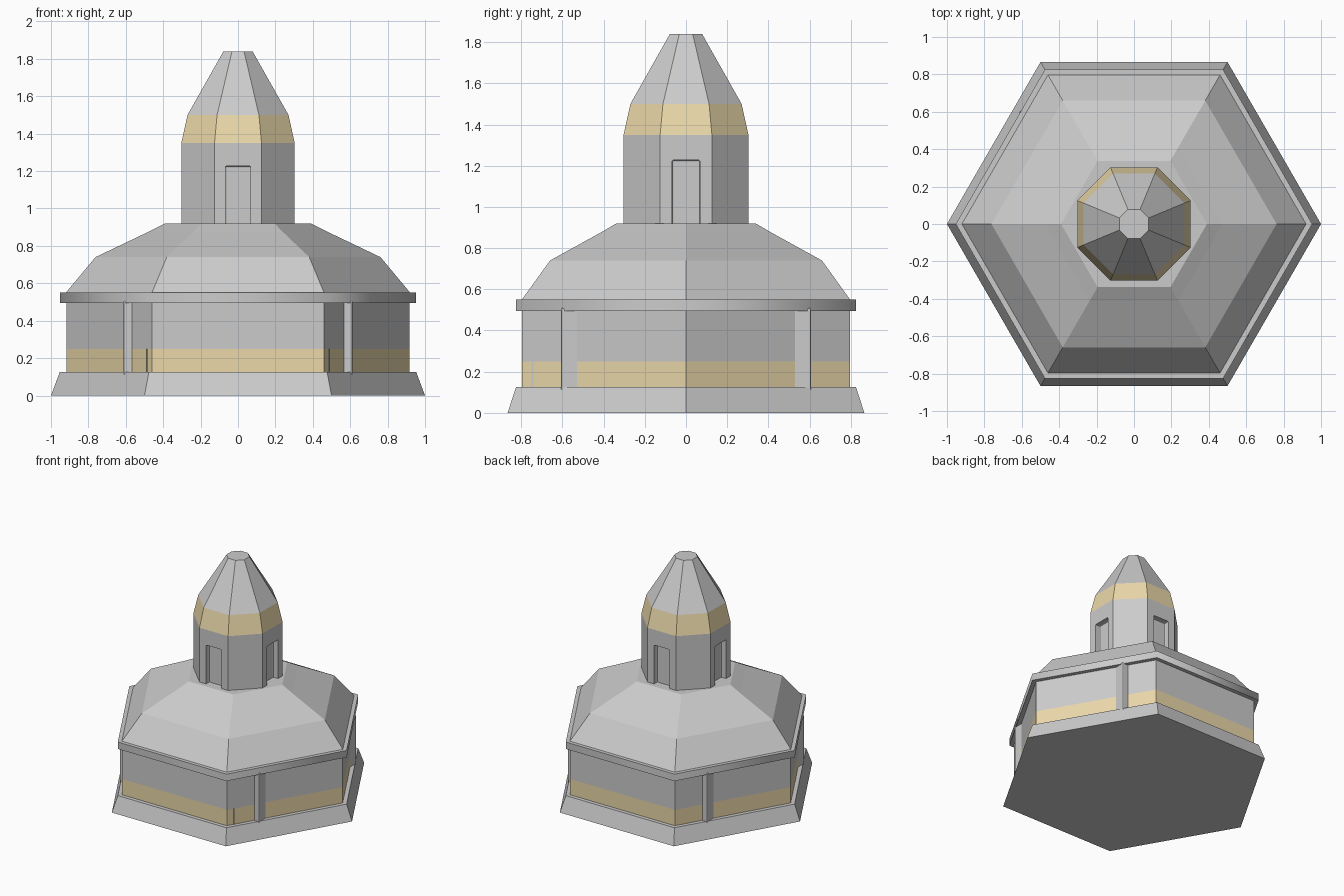
import bpy, bmesh, math
from mathutils import Matrix

if "Cube" in bpy.data.objects:
    bpy.data.objects.remove(bpy.data.objects["Cube"])

tan = bpy.data.materials.new("tan_band")
tan.diffuse_color = (0.83, 0.69, 0.40, 1)
tan.use_nodes = True
tan.node_tree.nodes["Principled BSDF"].inputs["Base Color"].default_value = tan.diffuse_color


def finish(name, bm, mat=None):
    bmesh.ops.recalc_face_normals(bm, faces=bm.faces)
    me = bpy.data.meshes.new(name)
    bm.to_mesh(me)
    bm.free()
    ob = bpy.data.objects.new(name, me)
    bpy.context.collection.objects.link(ob)
    if mat:
        me.materials.append(mat)
    return ob


def loft(name, sides, turn, profile, mat=None):
    """Closed prism stack from (radius, height) pairs."""
    bm = bmesh.new()
    rings = []
    for r, z in profile:
        angles = [turn + math.tau * i / sides for i in range(sides)]
        rings.append([bm.verts.new((r * math.cos(a), r * math.sin(a), z)) for a in angles])
    for lo, hi in zip(rings, rings[1:]):
        for i in range(sides):
            j = (i + 1) % sides
            bm.faces.new((lo[i], lo[j], hi[j], hi[i]))
    bm.faces.new(rings[0][::-1])
    bm.faces.new(rings[-1])
    return finish(name, bm, mat)


def add_box(bm, lo, hi, bevel=0.0, turn=0.0):
    """Add a box between two corners, optionally bevelled and turned about z."""
    part = bmesh.new()
    bmesh.ops.create_cube(part, size=1)
    for v in part.verts:
        v.co = [l + (c + 0.5) * (h - l) for c, l, h in zip(v.co, lo, hi)]
    if bevel:
        bmesh.ops.bevel(part, geom=part.edges[:], offset=bevel, segments=2,
                        profile=0.5, affect='EDGES')
    part.transform(Matrix.Rotation(turn, 4, 'Z'))
    tmp = bpy.data.meshes.new("tmp")
    part.to_mesh(tmp)
    part.free()
    bm.from_mesh(tmp)
    bpy.data.meshes.remove(tmp)


# Hexagonal lower building
loft("plinth", 6, 0, [(1.0, 0), (0.953, 0.125)])
loft("wall_band", 6, 0, [(0.918, 0.125), (0.918, 0.25)], tan)
loft("wall", 6, 0, [(0.918, 0.25), (0.918, 0.5)])
eave = loft("eave", 6, 0, [(0.953, 0.495), (0.953, 0.55)])
loft("roof", 6, 0, [(0.92, 0.55), (0.762, 0.74), (0.475, 0.877), (0.39, 0.92)])

# Smooth sides on the eave
bpy.context.view_layer.objects.active = eave
eave.select_set(True)
bpy.ops.object.shade_smooth_by_angle(angle=math.radians(65))
eave.select_set(False)

# Inner block whose corners show as wall posts
bm = bmesh.new()
add_box(bm, (-0.612, -0.607, 0.09), (0.612, 0.607, 0.51), 0.008)
finish("corner_posts_block", bm)

# Low front block just breaking through the wall
bm = bmesh.new()
add_box(bm, (-0.49, -0.75, 0.11), (0.49, -0.55, 0.25))
finish("front_step_block", bm)

# Octagonal tower, tan collar and spire
eighth = math.pi / 8
k = 1 / math.cos(eighth)
tower = loft("tower", 8, eighth, [(0.303 * k, 0.9), (0.303 * k, 1.35)])
loft("collar", 8, eighth, [(0.303 * k, 1.35), (0.27 * k, 1.5)], tan)
loft("spire", 8, eighth, [(0.27 * k, 1.5), (0.078 * k, 1.84)])

# Niches cut into four tower sides
bm = bmesh.new()
for i in range(4):
    add_box(bm, (-0.068, -0.4, 0.85), (0.068, -0.262, 1.228), 0.008, i * math.pi / 2)
cutter = finish("niche_cutter", bm)
cutter.hide_render = True
mod = tower.modifiers.new("niches", 'BOOLEAN')
mod.operation = 'DIFFERENCE'
mod.solver = 'EXACT'
mod.object = cutter
bpy.context.view_layer.objects.active = tower
bpy.ops.object.modifier_apply(modifier=mod.name)
bpy.data.objects.remove(cutter)
